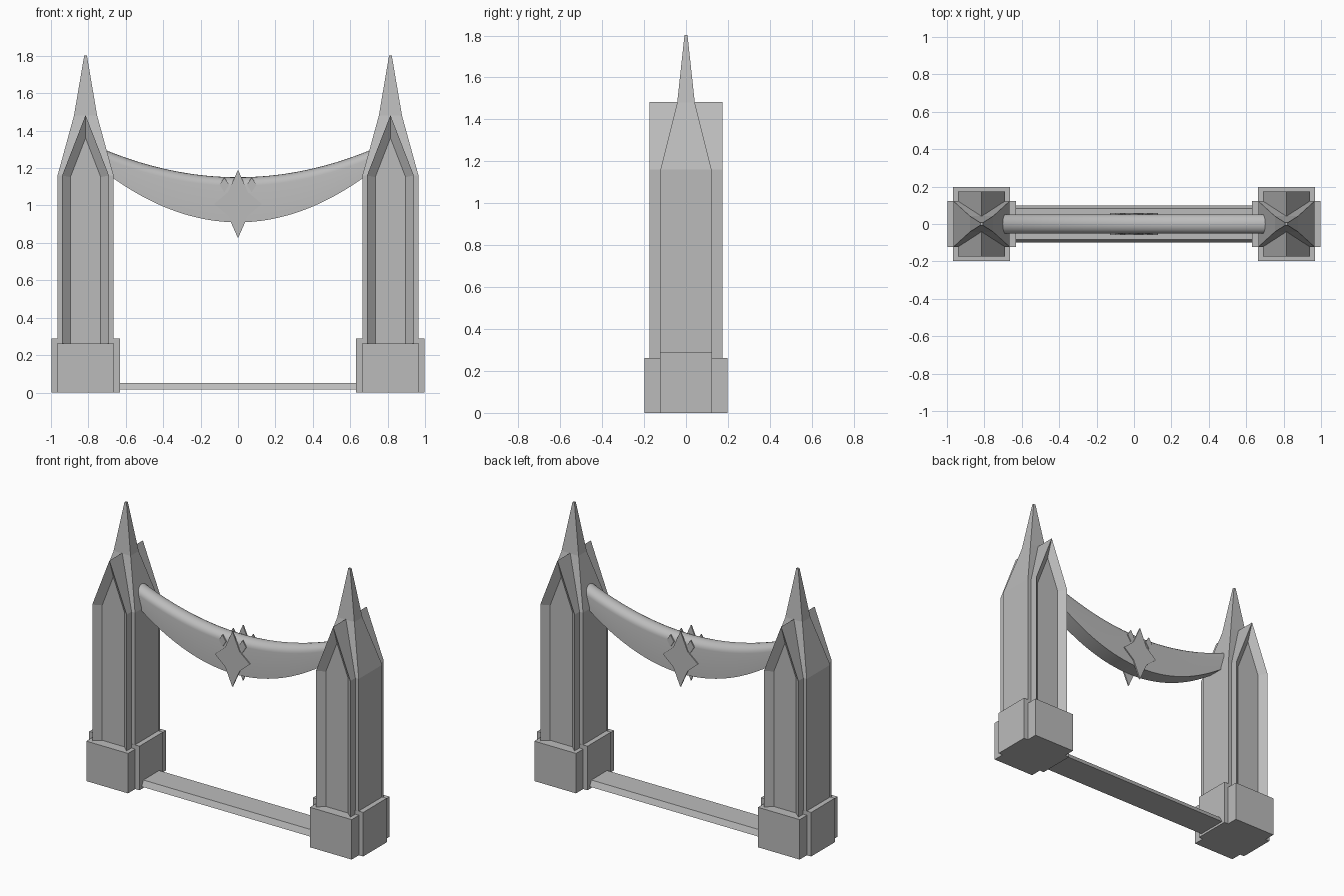
import bpy, bmesh, math

if "Cube" in bpy.data.objects:
    bpy.data.objects.remove(bpy.data.objects["Cube"])

stone = bpy.data.materials.new("stone_grey")
stone.diffuse_color = (0.5, 0.5, 0.5, 1)
stone.use_nodes = True
stone.node_tree.nodes["Principled BSDF"].inputs["Base Color"].default_value = stone.diffuse_color


def loft(name, rings, panel=None):
    """Skin closed rings with quads and cap both ends; panel=(inset, depth) recesses the caps."""
    bm = bmesh.new()
    loops = [[bm.verts.new(p) for p in r] for r in rings]
    n = len(loops[0])
    for a, b in zip(loops, loops[1:]):
        for i in range(n):
            j = (i + 1) % n
            bm.faces.new((a[i], a[j], b[j], b[i]))
    caps = [bm.faces.new(loops[0]), bm.faces.new(loops[-1])]
    bmesh.ops.recalc_face_normals(bm, faces=bm.faces[:])
    if panel:
        for f in caps:
            bmesh.ops.inset_region(bm, faces=[f], thickness=panel[0], use_even_offset=True)
            bmesh.ops.translate(bm, verts=f.verts[:], vec=f.normal * -panel[1])
    mesh = bpy.data.meshes.new(name)
    bm.to_mesh(mesh)
    bm.free()
    mesh.materials.append(stone)
    ob = bpy.data.objects.new(name, mesh)
    bpy.context.collection.objects.link(ob)
    return ob


def rect(cx, hx, hy, z):
    return [(cx - hx, -hy, z), (cx + hx, -hy, z), (cx + hx, hy, z), (cx - hx, hy, z)]


def plate(name, pts, y0, y1, panel=None):
    return loft(name, [[(x, y, z) for x, z in pts] for y in (y0, y1)], panel)


for side, s in (("left", -1), ("right", 1)):
    cx = s * 0.815
    # crossed plinth blocks
    loft(side + "_wide_plinth", [rect(cx, 0.183, 0.123, z) for z in (0, 0.29)])
    loft(side + "_deep_plinth", [rect(cx, 0.152, 0.198, z) for z in (0, 0.263)])
    # tower shaft with two-stage spire
    loft(side + "_tower_spire", [rect(cx, 0.15, 0.122, 0.1), rect(cx, 0.15, 0.122, 1.16),
                                 rect(cx, 0.062, 0.042, 1.48), rect(cx, 0.007, 0.007, 1.803)])
    # gabled slab with recessed arch panels front and back
    gable = [(cx - 0.125, 0.1), (cx + 0.125, 0.1), (cx + 0.125, 1.16),
             (cx, 1.483), (cx - 0.125, 1.16)]
    plate(side + "_gable_slab", gable, -0.174, 0.174, (0.044, 0.04))

# bottom tie beam with sloped sides
loft("lower_beam", [[(x, -0.1, 0.015), (x, 0.1, 0.015), (x, 0.082, 0.052), (x, -0.082, 0.052)]
                    for x in (-0.7, 0.7)])

# hanging crescent with rounded top
rings = []
for i in range(41):
    x = -0.74 + 1.48 * i / 40
    mid = 1.105 + 0.29 * x * x
    low = 0.91 + 0.53 * x * x
    ring = [(x, -0.052, low), (x, 0.052, low)]
    for k in range(11):
        a = math.pi * k / 10
        ring.append((x, 0.052 * math.cos(a), mid + 0.046 * math.sin(a)))
    rings.append(ring)
crescent = loft("hanging_crescent", rings)
bpy.context.view_layer.objects.active = crescent
crescent.select_set(True)
bpy.ops.object.shade_smooth_by_angle(angle=math.radians(35))

# star and small diamonds on both faces of the crescent
star = []
for k in range(4):
    a = math.pi / 2 * k
    r = 0.183 if k % 2 else 0.128
    star.append((r * math.cos(a), 1.008 + r * math.sin(a)))
    b = a + math.pi / 4
    star.append((0.075 * math.cos(b), 1.008 + 0.09 * math.sin(b)))
for face, s in (("front", -1), ("back", 1)):
    plate(face + "_star", star, s * 0.05, s * 0.059)
    for side, cx in (("left", -0.073), ("right", 0.073)):
        diamond = [(cx - 0.026, 1.11), (cx, 1.07), (cx + 0.026, 1.11), (cx, 1.15)]
        plate(face + "_" + side + "_diamond", diamond, s * 0.05, s * 0.058)
